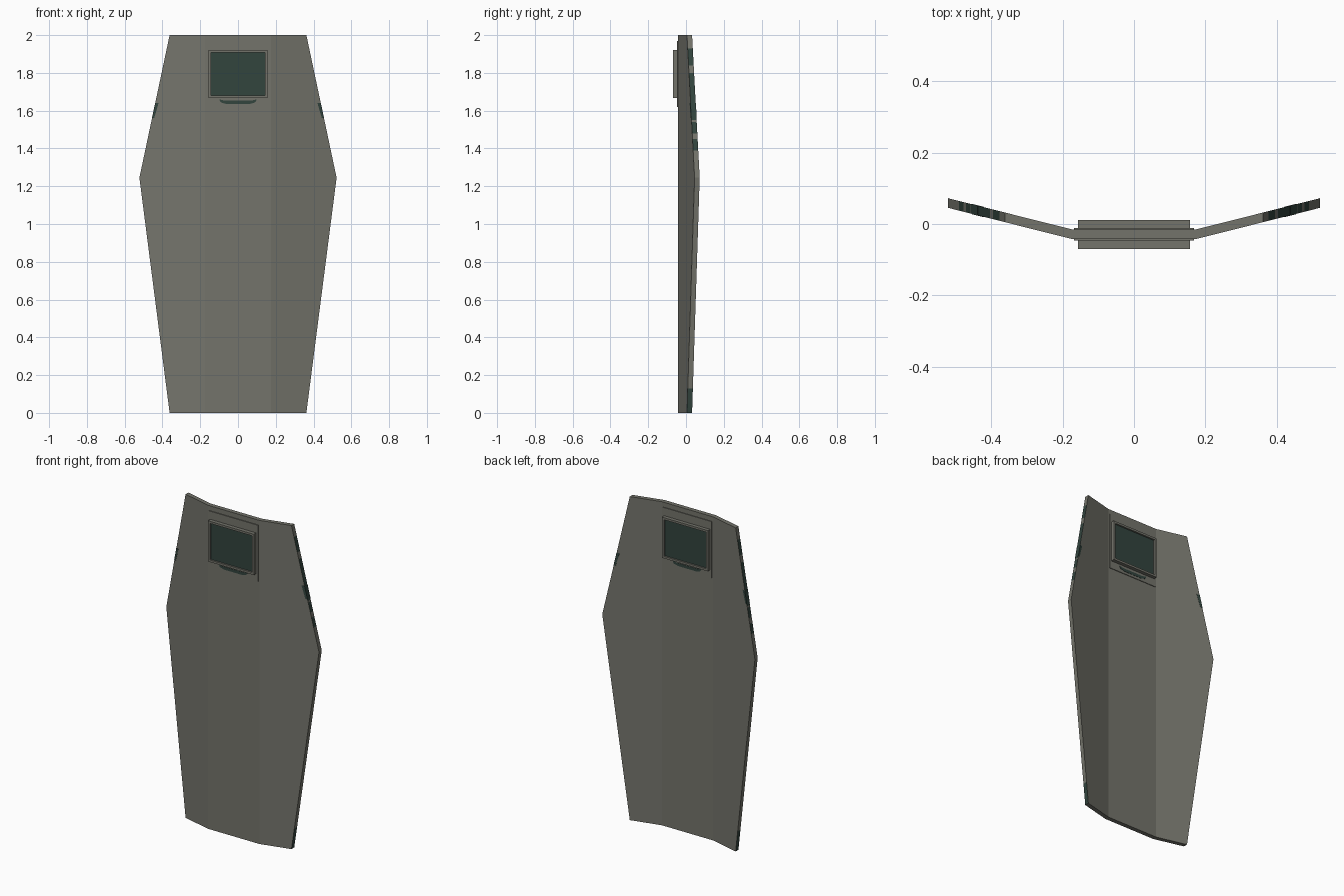
import bpy, bmesh

if "Cube" in bpy.data.objects:
    bpy.data.objects.remove(bpy.data.objects["Cube"])

def mat(name, col):
    m = bpy.data.materials.new(name)
    m.diffuse_color = (*col, 1)
    m.use_nodes = True
    m.node_tree.nodes["Principled BSDF"].inputs["Base Color"].default_value = m.diffuse_color
    return m

GREY = mat("olive grey", (0.175, 0.175, 0.148))
GREEN = mat("dark green glass", (0.032, 0.058, 0.048))

FOLD, WIDE, NARROW, MID = 0.175, 0.522, 0.362, 1.245
FRONT, THICK = -0.042, 0.027
YC = -0.029                       # middle plane of the flat centre panel

def half_width(z):
    t = z / MID if z < MID else (2 - z) / (2 - MID)
    return NARROW + (WIDE - NARROW) * t

def front_y(x):
    return FRONT + max(0, abs(x) - FOLD) * 0.252

def finish(name, bm, mats):
    bmesh.ops.recalc_face_normals(bm, faces=bm.faces)
    me = bpy.data.meshes.new(name)
    bm.to_mesh(me)
    bm.free()
    for m in mats:
        me.materials.append(m)
    ob = bpy.data.objects.new(name, me)
    bpy.context.collection.objects.link(ob)
    return ob

def prism(name, pts, y0, y1, m):
    """Extrude an x,z outline from y0 to y1."""
    bm = bmesh.new()
    f = bm.faces.new([bm.verts.new((x, y0, z)) for x, z in pts])
    r = bmesh.ops.extrude_face_region(bm, geom=[f])
    for v in r["geom"]:
        if isinstance(v, bmesh.types.BMVert):
            v.co.y = y1
    return finish(name, bm, [m])

def rect(w, z0, z1):
    return [(-w, z0), (w, z0), (w, z1), (-w, z1)]

# Folded shield panel, with rows cut where the edge colour changes
rows = [0, 0.13, MID, 1.39, 1.45, 1.48, 1.54, 1.55, 1.8, 1.84, 1.93, 2]
green_bands = [(0, 0.13), (1.39, 1.45), (1.48, 1.54), (1.55, 1.8), (1.84, 1.93)]
bm = bmesh.new()
grid = []
for z in rows:
    xs = [-half_width(z), -FOLD, FOLD, half_width(z)]
    loop = [bm.verts.new((x, front_y(x), z)) for x in xs]
    loop += [bm.verts.new((x, front_y(x) + THICK, z)) for x in reversed(xs)]
    grid.append(loop)
for a, b in zip(grid, grid[1:]):
    for i in range(8):
        j = (i + 1) % 8
        f = bm.faces.new([a[i], a[j], b[j], b[i]])
        zc = (a[0].co.z + b[0].co.z) / 2
        if i in (3, 7) and any(lo < zc < hi for lo, hi in green_bands):
            f.material_index = 1
for loop in (grid[0], grid[-1]):
    for i in range(3):
        bm.faces.new([loop[i], loop[i + 1], loop[6 - i], loop[7 - i]])
finish("shield_panel", bm, [GREY, GREEN])

# Worn green chips on both side edges
for s, side in ((-1, "left"), (1, "right")):
    bm = bmesh.new()
    ring = []
    for z, inset in ((1.56, 0.012), (1.64, 0.018)):
        e = half_width(z) + 0.0005
        ring.append([bm.verts.new((s * x, front_y(x) + d, z)) for x, d in
                     ((e - inset, -0.001), (e, -0.001), (e, THICK + 0.001), (e - inset, THICK + 0.001))])
    for i in range(4):
        j = (i + 1) % 4
        bm.faces.new([ring[0][i], ring[0][j], ring[1][j], ring[1][i]])
    for r in ring:
        bm.faces.new(r)
    finish("edge_chip_" + side, bm, [GREEN])

# Backing plate around the window, slightly proud of both faces
prism("window_backing_plate", rect(0.168, 1.62, 1.97), YC - 0.018, YC + 0.018, GREY)

# Window frame as four bars through the panel
W, Z0, Z1, T = 0.157, 1.668, 1.92, 0.013
Y0, Y1 = -0.07, 0.011
for name, z in (("frame_bottom", Z0), ("frame_top", Z1 - T)):
    prism(name, rect(W, z, z + T), Y0, Y1, GREY)
for s, side in ((-1, "left"), (1, "right")):
    a, b = s * W, s * (W - T)
    prism("frame_" + side, [(a, Z0 + T), (b, Z0 + T), (b, Z1 - T), (a, Z1 - T)], Y0, Y1, GREY)

# Recessed window pane
prism("window_pane", rect(W - T, Z0 + T, Z1 - T), Y0 + 0.01, Y1 - 0.01, GREEN)

# Dark strip below the window on both faces
strip = [(-0.1, 1.66), (-0.09, 1.643), (-0.06, 1.635), (0.06, 1.635), (0.09, 1.643), (0.1, 1.66),
         (0.07, 1.653), (-0.07, 1.653)]
for s, side in ((-1, "front"), (1, "back")):
    prism("vision_strip_" + side, strip, YC + s * 0.017, YC + s * 0.0195, GREEN)
